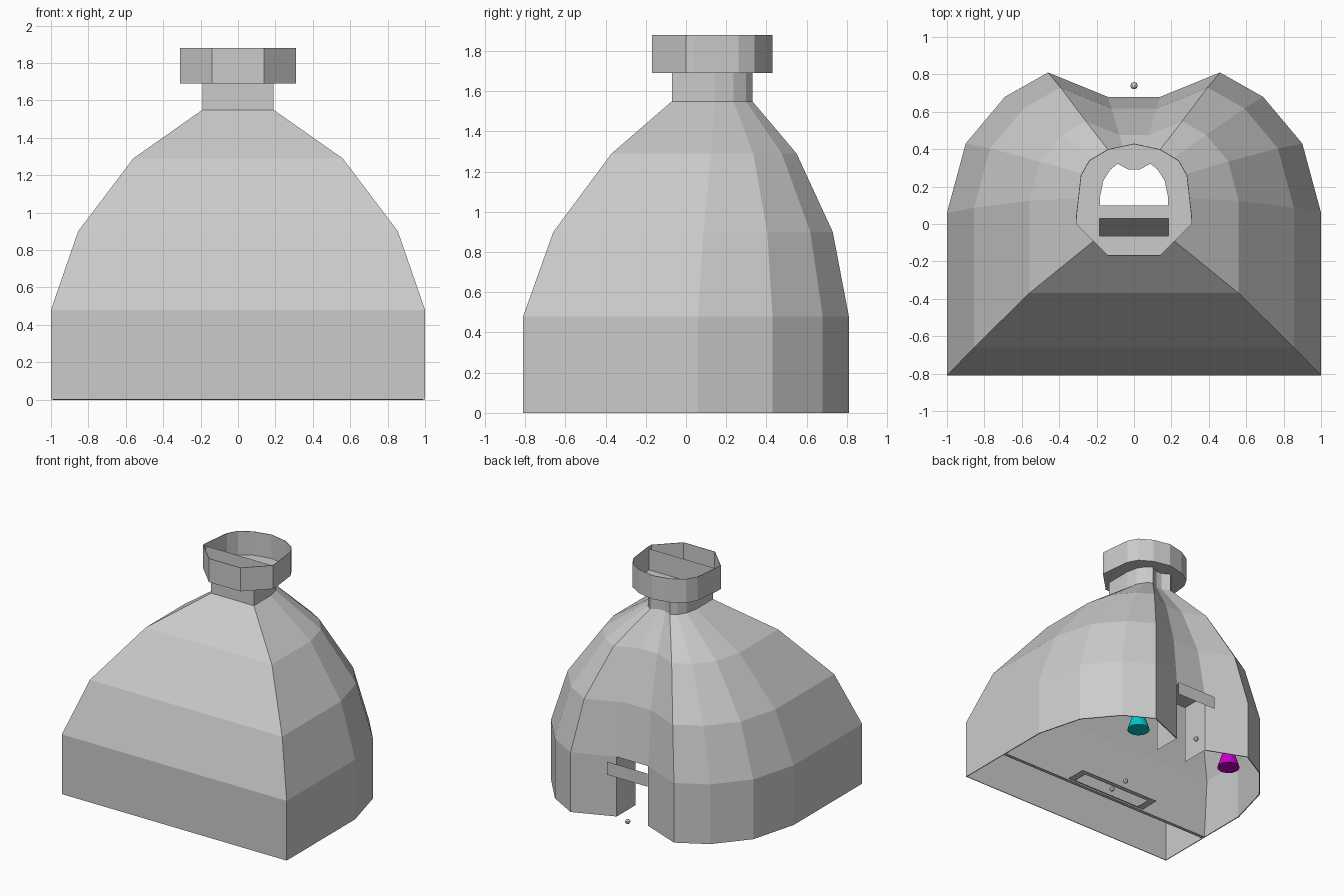
import bpy, bmesh, math

if "Cube" in bpy.data.objects:
    bpy.data.objects.remove(bpy.data.objects["Cube"])


def mesh_object(name, verts, faces, thickness=0.0):
    mesh = bpy.data.meshes.new(name)
    mesh.from_pydata(verts, [], faces)
    bm = bmesh.new()
    bm.from_mesh(mesh)
    bmesh.ops.recalc_face_normals(bm, faces=bm.faces)
    bm.to_mesh(mesh)
    bm.free()
    obj = bpy.data.objects.new(name, mesh)
    bpy.context.collection.objects.link(obj)
    if thickness:
        mod = obj.modifiers.new("thickness", 'SOLIDIFY')
        mod.thickness = thickness
        mod.offset = -1
    return obj


def mirrored(half):
    return half + [(-x, y) for x, y in reversed(half) if x > 0.001]


def loft(name, rings, skip=(), thickness=0.0):
    n = len(rings[0])
    verts = [p for ring in rings for p in ring]
    faces = [(r * n + i, r * n + (i + 1) % n, (r + 1) * n + (i + 1) % n, (r + 1) * n + i)
             for r in range(len(rings) - 1) for i in range(n) if (r, i) not in skip]
    return mesh_object(name, verts, faces, thickness)


def ball(name, location, radius):
    bpy.ops.mesh.primitive_uv_sphere_add(segments=8, ring_count=6, radius=radius, location=location)
    bpy.context.object.name = name


def lamp(name, location, color):
    bpy.ops.mesh.primitive_cone_add(vertices=24, radius1=0.085, radius2=0, depth=0.28,
                                    location=location)
    obj = bpy.context.object
    obj.name = name
    mat = bpy.data.materials.new(name)
    mat.diffuse_color = color
    mat.use_nodes = True
    mat.node_tree.nodes["Principled BSDF"].inputs["Base Color"].default_value = mat.diffuse_color
    obj.data.materials.append(mat)


# Domed shell and neck: one plan outline scaled per level (z, half width, front y, back y)
plan = mirrored([(1, -0.81), (1, 0.06), (0.9, 0.43), (0.69, 0.68), (0.46, 0.81), (0.14, 0.68)])
levels = [(0, 1, -0.81, 0.81), (0.48, 1, -0.81, 0.81), (0.9, 0.855, -0.66, 0.73),
          (1.29, 0.56, -0.37, 0.55), (1.55, 0.19, -0.07, 0.33), (1.69, 0.19, -0.07, 0.33)]
rings = [[(x * w, f + (y + 0.81) / 1.62 * (b - f), z) for x, y in plan] for z, w, f, b in levels]
loft("shell", rings, skip={(0, 5)}, thickness=0.008)

# Collar around the neck top, with its floor and divider
collar_plan = mirrored([(0.14, -0.17), (0.31, 0.0), (0.31, 0.04), (0.285, 0.26),
                        (0.24, 0.34), (0.14, 0.40), (0.0, 0.43)])
loft("collar", [[(x, y, z) for x, y in collar_plan] for z in (1.69, 1.88)], thickness=0.004)

bm = bmesh.new()
edges = []
for outline in (collar_plan, [(x, y) for x, y, z in rings[-1]]):
    vs = [bm.verts.new((x, y, 1.69)) for x, y in outline]
    edges += [bm.edges.new((vs[i], vs[i - 1])) for i in range(len(vs))]
bmesh.ops.triangle_fill(bm, edges=edges, use_beauty=True)
floor_mesh = bpy.data.meshes.new("collar_floor")
bm.to_mesh(floor_mesh)
bm.free()
bpy.context.collection.objects.link(bpy.data.objects.new("collar_floor", floor_mesh))

mesh_object("collar_bridge", [(-0.19, 0.03, 1.69), (0.19, 0.03, 1.69), (0.19, 0.1, 1.69),
                              (-0.19, 0.1, 1.69)], [(0, 1, 2, 3)])
mesh_object("collar_divider", [(-0.31, 0.03, 1.69), (0.31, 0.03, 1.69), (0.31, 0.03, 1.86),
                               (-0.31, 0.03, 1.86)], [(0, 1, 2, 3)])

# Inner partition running from the floor up to the neck
profile = [(0, 0.99, -0.37), (0.48, 0.99, -0.34), (0.9, 0.845, -0.23),
           (1.29, 0.55, -0.09), (1.55, 0.19, 0.03), (1.69, 0.19, 0.06)]
verts = [(s * w, y, z) for z, w, y in profile for s in (-1, 1)]
mesh_object("partition", verts, [(2 * i, 2 * i + 1, 2 * i + 3, 2 * i + 2)
                                 for i in range(len(profile) - 1)], 0.03)

# Doorway at the back: jambs, soffit and sign board
for s, name in ((-1, "left_jamb"), (1, "right_jamb")):
    x = 0.14 * s
    mesh_object(name, [(x, 0.44, 0), (x, 0.68, 0), (x, 0.68, 0.48), (x, 0.44, 0.48)],
                [(0, 1, 2, 3)])
mesh_object("door_soffit", [(-0.14, 0.44, 0.48), (0.14, 0.44, 0.48), (0.14, 0.68, 0.48),
                            (-0.14, 0.68, 0.48)], [(0, 1, 2, 3)])
mesh_object("door_board", [(-0.18, 0.745, 0.35), (0.18, 0.745, 0.35), (0.18, 0.745, 0.455),
                           (-0.18, 0.745, 0.455)], [(0, 1, 2, 3)])

# Flat frame under the partition
outer = [(-0.37, -0.37), (0.37, -0.37), (0.37, -0.17), (-0.37, -0.17)]
inner = [(x * 0.84, -0.27 + (y + 0.27) * 0.6) for x, y in outer]
loft("floor_frame", [[(x, y, 0.01) for x, y in o] for o in (outer, inner)])

# Small balls and the two coloured lamps
for i, y in enumerate((0.74, -0.1, -0.26)):
    ball("ball_%d" % i, (0, y, 0.02), 0.02)
lamp("cyan_lamp", (0.45, 0.59, 0.14), (0, 0.6, 0.6, 1))
lamp("magenta_lamp", (-0.45, 0.59, 0.14), (0.6, 0, 0.6, 1))
